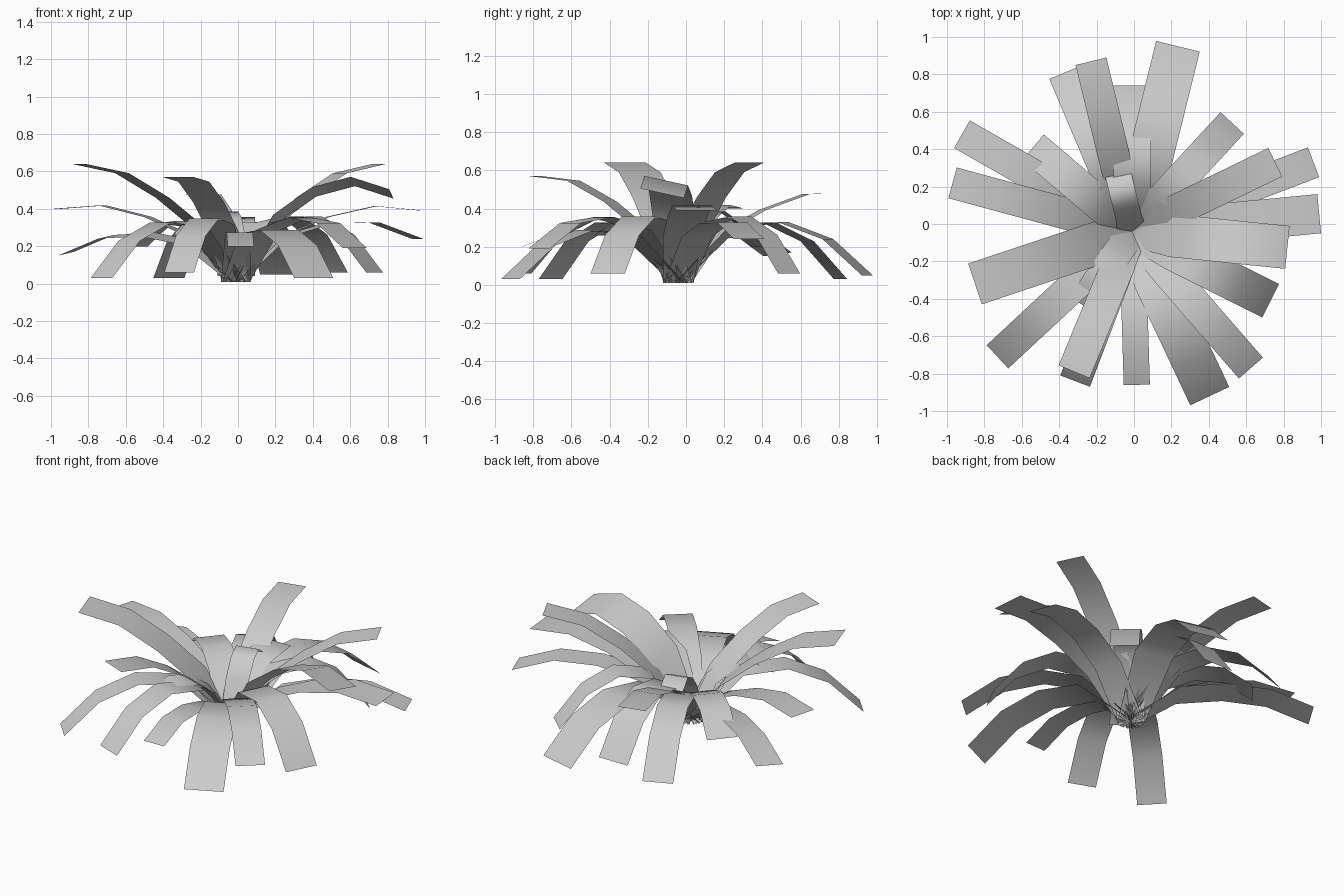
import bpy
import bmesh
from mathutils import Vector

cube = bpy.data.objects.get("Cube")
if cube:
    bpy.data.objects.remove(cube, do_unlink=True)

leaf_grey = bpy.data.materials.new("leaf_grey")
leaf_grey.use_nodes = True
leaf_grey.diffuse_color = (0.6, 0.6, 0.6, 1)
leaf_grey.node_tree.nodes["Principled BSDF"].inputs["Base Color"].default_value = (0.6, 0.6, 0.6, 1)

ROOT = Vector((-0.01, -0.04, 0.01))   # where all the leaves meet
ROOT_WIDTH = 0.16


def arch_height(t, middle, tip):
    """Parabola through the root, the middle and the tip, with a steeper start."""
    root = ROOT.z
    height = (root * (1 - t) * (1 - 2 * t)
              + middle * 4 * t * (1 - t)
              + tip * t * (2 * t - 1))
    if 0 < t < 0.4:
        height += 0.03
    return height


def make_leaf(name, x, y, width, middle, tip, twist=0):
    """Flat strip that arches from the root to its tip; twist raises its left edge."""
    reach = Vector((x - ROOT.x, y - ROOT.y, 0))
    side = Vector((-reach.y, reach.x, 0)).normalized()
    bm = bmesh.new()
    previous = None
    for step in range(5):
        t = step / 4
        # drooping leaves bend further out, so their segments stay even in length
        t += 0.8 * (middle - tip) * t * (1 - t)
        centre = ROOT + reach * t
        centre.z = arch_height(t, middle, tip)
        half = side * (width if step else ROOT_WIDTH) / 2
        if step:
            half.z = twist
        row = bm.verts.new(centre + half), bm.verts.new(centre - half)
        if previous:
            face = bm.faces.new((previous[0], previous[1], row[1], row[0]))
            face.smooth = True
        previous = row
    mesh = bpy.data.meshes.new(name)
    bm.to_mesh(mesh)
    bm.free()
    mesh.materials.append(leaf_grey)
    leaf = bpy.data.objects.new(name, mesh)
    bpy.context.collection.objects.link(leaf)


# tip x, tip y, width, middle height, tip height, optional twist
back_leaves = [
    (.235, .95, .24, .33, .05),
    (-.01, .74, .2, .36, .04),
    (-.23, .87, .17, .4, .48),
    (-.37, .81, .18, .33, .03),
    (.525, .54, .17, .36, .06),
    (-.54, .41, .18, .33, .2),
]
right_leaves = [
    (-.92, .48, .17, .26, .16, -.01),
    (-.97, .22, .17, .36, .4),
    (-.85, -.32, .23, .48, .64),
    (-.73, -.71, .17, .33, .03),
]
front_leaves = [
    (-.28, -.43, .16, .32, .26),
    (-.32, -.79, .18, .45, .57),
    (-.315, -.84, .17, .35, .06),
    (.015, -.86, .14, .27, .2),
    (.405, -.92, .23, .29, .03),
    (.625, -.77, .17, .35, .19),
]
left_leaves = [
    (.73, -.41, .2, .36, .06),
    (.82, -.125, .23, .49, .48, -.025),
    (.99, .055, .21, .36, .39),
    (.96, .33, .17, .32, .24),
    (.755, .33, .17, .48, .64),
]
centre_leaves = [(-.085, .265, .14, .35, .33)]

groups = {
    "back_leaf": back_leaves,
    "right_leaf": right_leaves,
    "front_leaf": front_leaves,
    "left_leaf": left_leaves,
    "centre_leaf": centre_leaves,
}
for group, leaves in groups.items():
    for number, leaf in enumerate(leaves, start=1):
        make_leaf(f"{group}_{number}", *leaf)
